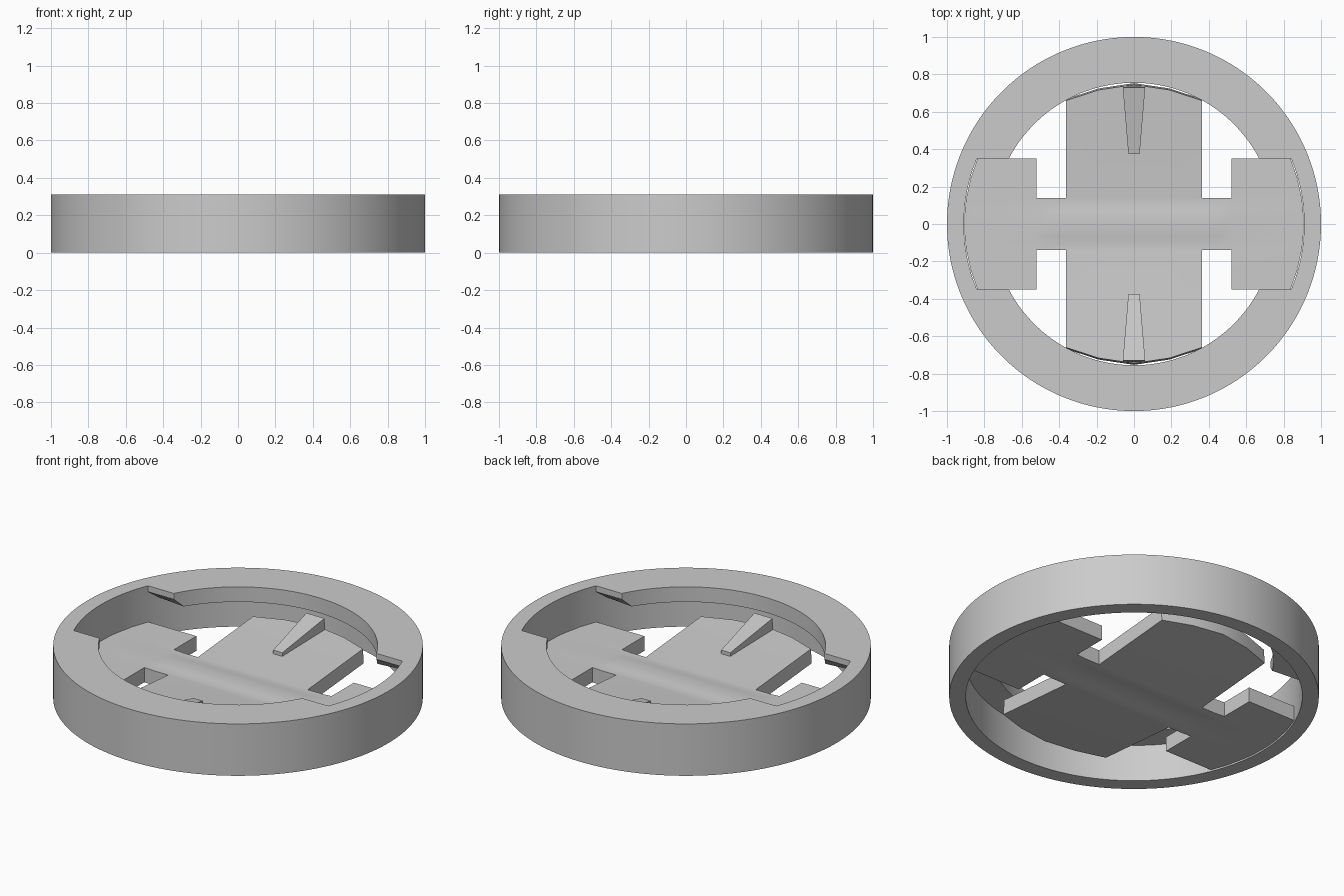
import bpy, bmesh
from math import asin, cos, sin, pi, sqrt, radians

cube = bpy.data.objects.get("Cube")
if cube:
    bpy.data.objects.remove(cube, do_unlink=True)

grey = bpy.data.materials.new("plain grey")
grey.use_nodes = True
grey.diffuse_color = (0.6, 0.6, 0.6, 1)
grey.node_tree.nodes["Principled BSDF"].inputs["Base Color"].default_value = grey.diffuse_color


def finish(name, bm):
    bmesh.ops.recalc_face_normals(bm, faces=bm.faces[:])
    mesh = bpy.data.meshes.new(name)
    bm.to_mesh(mesh)
    bm.free()
    mesh.materials.append(grey)
    obj = bpy.data.objects.new(name, mesh)
    bpy.context.collection.objects.link(obj)
    bpy.ops.object.select_all(action="DESELECT")
    obj.select_set(True)
    bpy.context.view_layer.objects.active = obj
    bpy.ops.object.shade_smooth_by_angle(angle=radians(25))
    return obj


# Housing ring: thin wall with an inward lip, notched on the left and right
HEIGHT, WALL, LIP, NOTCH = 0.31, 0.91, 0.755, 0.35
LIP_Z, RAMP_Z, RAMP = 0.22, 0.275, radians(4.5)
wall_a, lip_a = asin(NOTCH / WALL), asin(NOTCH / LIP)
NOTCH_STEPS, LIP_STEPS = 16, 56

bm = bmesh.new()


def point(r, a, z):
    return bm.verts.new((r * cos(a), r * sin(a), z))


stations = []
for half in (0, pi):
    for i in range(NOTCH_STEPS):
        t = i / NOTCH_STEPS
        a = half - wall_a + 2 * wall_a * t
        has_lip = i == 0
        b = half - lip_a if has_lip else None
        stations.append((a, b, RAMP_Z, False))
    for i in range(LIP_STEPS):
        t = i / LIP_STEPS
        a = half + wall_a + (pi - 2 * wall_a) * t
        span = (pi - 2 * lip_a)
        k = min(1, min(t, 1 - t) * span / RAMP)
        stations.append((a, half + lip_a + span * t, RAMP_Z + (LIP_Z - RAMP_Z) * k, True))

rows = []
for a, b, z, lipped in stations:
    row = dict(o0=point(1, a, 0), o1=point(1, a, HEIGHT), m0=point(WALL, a, 0),
               m1=point(WALL, a, z), m2=point(WALL, a, HEIGHT), lipped=lipped)
    if b is not None:
        row.update(l1=point(LIP, b, z), l2=point(LIP, b, HEIGHT))
    rows.append(row)

for i, p in enumerate(rows):
    q = rows[(i + 1) % len(rows)]
    strips = [("o0", "o1"), ("m0", "o0"), ("m0", "m1"), ("o1", "m2")]
    strips += [("m2", "l2"), ("l2", "l1"), ("l1", "m1")] if p["lipped"] else [("m1", "m2")]
    for u, v in strips:
        bm.faces.new((p[u], q[u], q[v], p[v]))
    # end caps of the lip
    if p["lipped"] != rows[i - 1]["lipped"]:
        bm.faces.new([p[k] for k in ("m1", "m2", "l2", "l1")])
finish("housing_ring", bm)


# Rocker plate: bent central panel, two necks and two wings
THICK, NECK, PANEL_X, NECK_X = 0.088, 0.14, 0.363, 0.52
MID = [-NECK, -0.11, -0.07, -0.03, 0.03, 0.07, 0.11, NECK]
WING = [-0.35, -0.25] + MID + [0.25, 0.35]


def top_z(x, y):
    if abs(x) > NECK_X - 0.01:
        return 0.095
    y = abs(y)
    if y < 0.12:
        k = min(1, max(0, (y - 0.03) / 0.09))
        return 0.1 - 0.01 * k * k * (3 - 2 * k)
    return 0.09 + 0.085 * (y - 0.12)


def panel_end(x):
    return 0.745 - 0.085 * (abs(x) / PANEL_X) ** 1.7


def grid(bm, columns):
    cols = [[bm.verts.new((x, y, top_z(x, y))) for x, y in c] for c in columns]
    for c, d in zip(cols, cols[1:]):
        for j in range(len(c) - 1):
            bm.faces.new((c[j], d[j], d[j + 1], c[j + 1]))


bm = bmesh.new()
grid(bm, [[(x, y) for y in [-panel_end(x)] + MID + [panel_end(x)]]
          for x in (-PANEL_X, -0.19, 0, 0.19, PANEL_X)])
for s in (-1, 1):
    grid(bm, [[(s * x, y) for y in MID] for x in (PANEL_X, 0.46, NECK_X)])
    grid(bm, [[(s * NECK_X, y) for y in WING],
              [(s * sqrt(0.907 ** 2 - y * y), y) for y in WING]])
bmesh.ops.remove_doubles(bm, verts=bm.verts[:], dist=0.0005)
lower = bmesh.ops.extrude_face_region(bm, geom=bm.faces[:], use_keep_orig=True)
for v in lower["geom"]:
    if isinstance(v, bmesh.types.BMVert):
        v.co.z -= THICK
        if abs(v.co.y) > 0.6:
            v.co.y += 0.008 if v.co.y > 0 else -0.008
finish("rocker_plate", bm)


# Wedge fins rising toward the panel ends
for name, s in (("back_fin", 1), ("front_fin", -1)):
    bm = bmesh.new()
    for half_w, y, low, high in ((0.03, 0.375, 0.09, 0.133), (0.06, 0.73, 0.11, 0.211)):
        for x in (-half_w, half_w):
            bm.verts.new((x, s * y, high))
            bm.verts.new((x, s * (y + (0.01 if y > 0.5 else 0)), low))
    bmesh.ops.convex_hull(bm, input=bm.verts[:])
    finish(name, bm)
